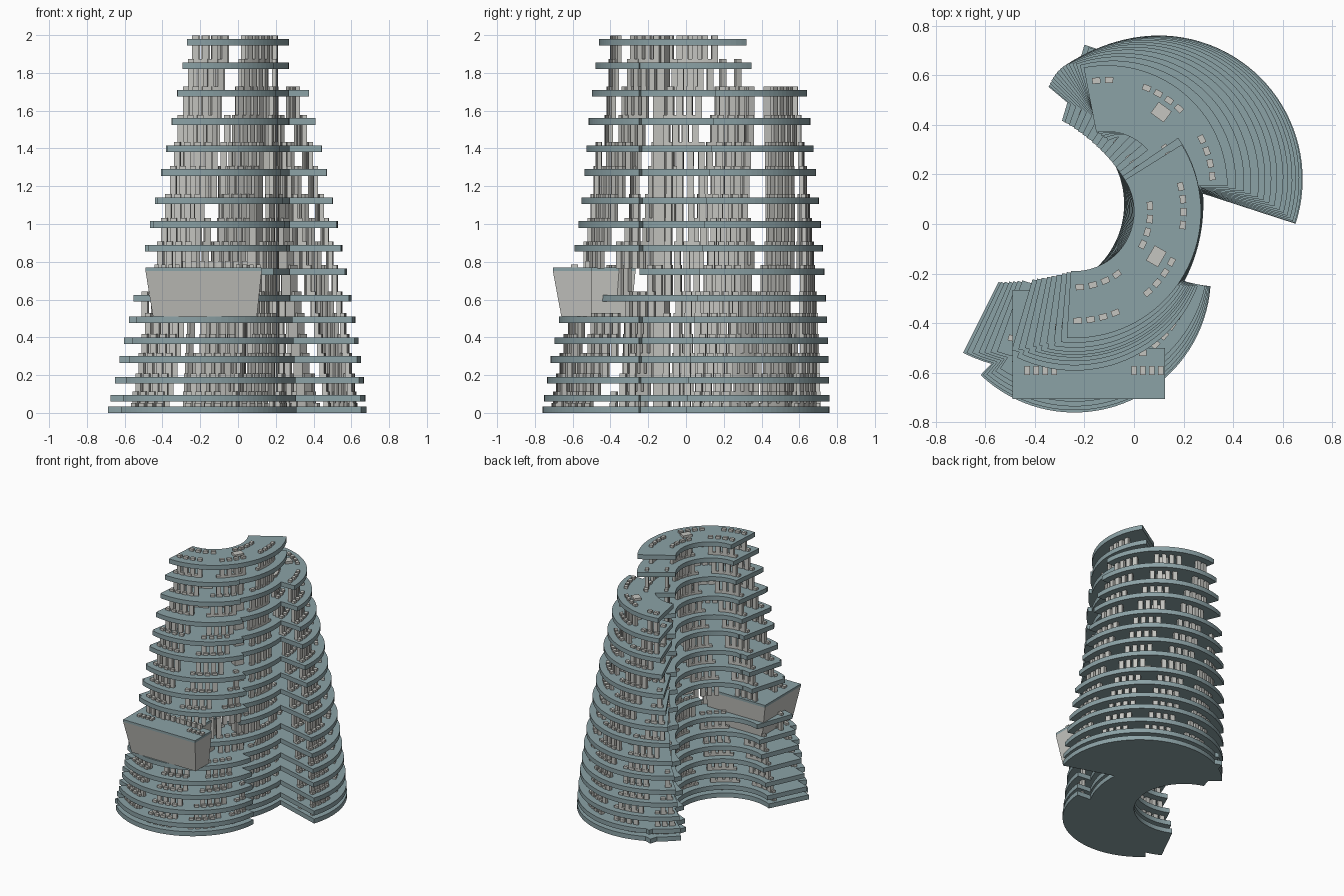
import bpy, bmesh, math
from math import radians, degrees, cos, sin, asin, pi
from mathutils import Matrix

if "Cube" in bpy.data.objects:
    bpy.data.objects.remove(bpy.data.objects["Cube"])


def material(name, rgb):
    m = bpy.data.materials.new(name)
    m.diffuse_color = (*rgb, 1)
    m.use_nodes = True
    m.node_tree.nodes["Principled BSDF"].inputs["Base Color"].default_value = m.diffuse_color
    return m


TEAL = material("slab_teal", (0.26, 0.36, 0.38))
STONE = material("column_grey", (0.56, 0.56, 0.53))


def new_object(name, bm, mat):
    bmesh.ops.recalc_face_normals(bm, faces=bm.faces)
    me = bpy.data.meshes.new(name)
    bm.to_mesh(me)
    bm.free()
    me.materials.append(mat)
    ob = bpy.data.objects.new(name, me)
    bpy.context.collection.objects.link(ob)
    return ob


def lerp(a, b, t):
    return a + (b - a) * t


def prism(name, lower, upper, z0, z1, mat):
    """Solid between two outlines with the same number of points."""
    bm = bmesh.new()
    a = [bm.verts.new((x, y, z0)) for x, y in lower]
    b = [bm.verts.new((x, y, z1)) for x, y in upper]
    bm.faces.new(a)
    bm.faces.new(b)
    for k in range(len(a)):
        j = (k + 1) % len(a)
        bm.faces.new((a[k], a[j], b[j], b[k]))
    return new_object(name, bm, mat)


def sector(name, s, z0, z1):
    """Ring sector plate; s = (cx, cy, inner, outer, start deg, end deg)."""
    cx, cy, ri, ro, a0, a1 = s
    n = max(12, int((a1 - a0) / 3.5))
    ang = [radians(lerp(a0, a1, i / n)) for i in range(n + 1)]
    pts = [(cx + ro * cos(a), cy + ro * sin(a)) for a in ang]
    pts += [(cx + ri * cos(a), cy + ri * sin(a)) for a in reversed(ang)]
    return prism(name, pts, pts, z0, z1, TEAL)


def union(base, others):
    """Merge the overlapping sectors of one floor into a single plate."""
    for o in others:
        m = base.modifiers.new("union", 'BOOLEAN')
        m.operation, m.solver, m.object = 'UNION', 'EXACT', o
    dg = bpy.context.evaluated_depsgraph_get()
    me = bpy.data.meshes.new_from_object(base.evaluated_get(dg))
    base.modifiers.clear()
    base.data = me
    for o in others:
        bpy.data.objects.remove(o)


def block(bm, x, y, z0, z1, sx, sy, a=0):
    mat = (Matrix.Translation((x, y, (z0 + z1) / 2)) @ Matrix.Rotation(a, 4, 'Z')
           @ Matrix.Diagonal((sx, sy, z1 - z0, 1)))
    bmesh.ops.create_cube(bm, size=1, matrix=mat)


def ring_columns(bm, s, r, z0, z1, group=4, skip=2):
    """Groups of columns along an arc, with a gap after each group."""
    cx, cy, a0, a1 = s[0], s[1], radians(s[4]), radians(s[5])
    pad = 0.04 / r
    n = int((a1 - a0 - 2 * pad) * r / 0.05)
    for k in range(n + 1):
        if k % (group + skip) >= group:
            continue
        a = lerp(a0 + pad, a1 - pad, k / max(n, 1))
        block(bm, cx + r * cos(a), cy + r * sin(a), z0, z1, 0.024, 0.033, a)


# Floor levels (top of each slab)
TOPS = [.035, .095, .19, .30, .40, .51, .625, .765, .89, 1.015, 1.14,
        1.29, 1.415, 1.56, 1.71, 1.855, 1.98]

prev = 0.005
for i, top in enumerate(TOPS):
    t = (top - .035) / 1.945
    zb = min(1, (top - .035) / 1.675)
    tb = zb ** 1.3
    # central curved wing
    mid = [lerp(-.39, -.24, t), lerp(.08, .05, t), lerp(.35, .24, t),
           lerp(.67, .51, t), lerp(-116.5, -93.5, t), lerp(73.5, 32, t)]
    if i == 7:
        mid[4] = -31
    # front bay, converging on the central wing as it rises
    fr = lerp(.55, .51, t)
    fy = fr + lerp(-.76, -.46, t + .13 * sin(pi * t) ** 3)
    front = [-.24, fy, lerp(.15, .24, t), fr, lerp(-133.5, -93.5, t),
             degrees(asin((-.25 - fy) / fr))]
    # back bay, stopping two floors lower
    br = lerp(.58, .487, tb)
    back = [lerp(.1, -.11, tb), .76 - .12 * zb ** 1.8 - br, lerp(.12, .22, tb),
            br, lerp(-18, 0, tb), lerp(140, 101, tb)]
    z0 = top - .035
    slab = sector(f"floor_slab_{i:02d}", mid, z0, top)
    bays = []
    if i not in (6, 7, 16):
        bays.append(sector("front_bay", front, z0, top))
    if i < 15:
        bays.append(sector("back_bay", back, z0, top))
    if bays:
        union(slab, bays)

    # columns below this floor, poking just above the slab
    bm = bmesh.new()
    zt = top + .018
    ring_columns(bm, mid, mid[2] + .065, prev, zt, 4, 2)
    if i == 7:
        ring_columns(bm, mid[:4] + [-65, 14], mid[3] - .07, prev, zt, 4, 2)
    elif i == 6 or i > 12:
        ring_columns(bm, mid, mid[3] - .07, prev, zt, 4, 2)
    else:
        side = mid[:4] + [-22, 14]
        ring_columns(bm, side, mid[3] - .07, prev, zt, 4, 1)
        ring_columns(bm, front, front[3] - .06, prev, zt, 4, 2)
    if i < 15:
        ring_columns(bm, back, back[3] - .06, prev, zt, 4, 2)
        ring_columns(bm, back, back[3] - .2, prev, zt, 3, 6)
        ca = radians(lerp(45, 55, t))
        block(bm, back[0] + .37 * cos(ca), back[1] + .37 * sin(ca), prev, zt, .055, .065, ca)
    # service core
    block(bm, .09, -.13, prev, zt, .055, .07, radians(-30))
    new_object(f"columns_{i:02d}", bm, STONE)
    prev = top

# Projecting box on the front: wider at the top, notched at its back right
low = [(-.45, -.66), (.10, -.66), (.10, -.50), (.0, -.50), (.0, -.29), (-.45, -.29)]
high = [(-.49, -.705), (.125, -.705), (.125, -.50), (.02, -.50), (.02, -.267), (-.49, -.267)]
prism("projecting_box", low, high, .51, .752, STONE)
prism("box_roof", high, high, .752, .77, TEAL)

# Small blocks on the box roof
bm = bmesh.new()
for x0 in (-.43, 0):
    for k in range(4):
        block(bm, x0 + k * .036, -.59, .765, .785, .022, .036)
for k in range(8):
    block(bm, -.28 + k * .045, -.52, .765, .805, .03, .025)
new_object("box_roof_blocks", bm, STONE)
